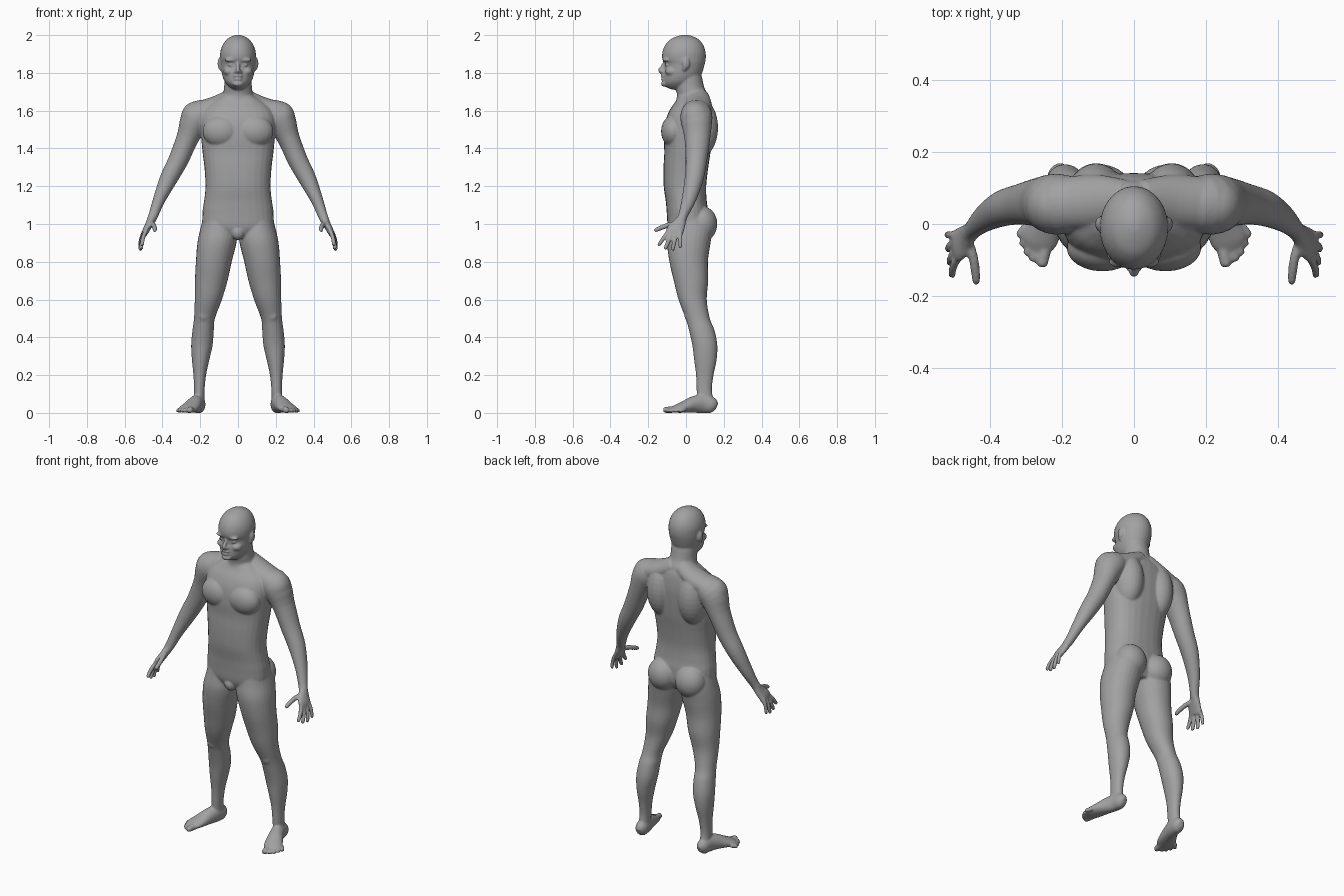
import bpy, bmesh, math
from mathutils import Vector, Matrix

SIDES = 28
bm = bmesh.new()


def smooth_rows(rows, steps=4):
    """Catmull-Rom interpolation between rows of numbers."""
    out = []
    n = len(rows)
    for i in range(n - 1):
        a, b, c, d = rows[max(i - 1, 0)], rows[i], rows[i + 1], rows[min(i + 2, n - 1)]
        for s in range(steps):
            t = s / steps
            out.append([0.5 * (2 * q + (r - p) * t + (2 * p - 5 * q + 4 * r - w) * t * t
                               + (3 * q - p - 3 * r + w) * t ** 3)
                        for p, q, r, w in zip(a, b, c, d)])
    out.append(list(rows[-1]))
    return out


def skin(rings):
    loops = [[bm.verts.new((p.x, p.y, max(p.z, 0.0))) for p in ring] for ring in rings]
    for a, b in zip(loops, loops[1:]):
        for i in range(SIDES):
            j = (i + 1) % SIDES
            bm.faces.new((a[i], a[j], b[j], b[i]))
    bm.faces.new(loops[0][::-1])
    bm.faces.new(loops[-1])


def ring(centre, u, v, power=2.0):
    pts = []
    for i in range(SIDES):
        a = 2 * math.pi * i / SIDES
        c, s = math.cos(a), math.sin(a)
        pts.append(centre + u * math.copysign(abs(c) ** (2 / power), c)
                   + v * math.copysign(abs(s) ** (2 / power), s))
    return pts


def stack(rows, power=2.0):
    """Level rings: z, x min, x max, y front, y back."""
    skin([ring(Vector(((x0 + x1) / 2, (y0 + y1) / 2, z)),
               Vector(((x1 - x0) / 2, 0, 0)), Vector((0, (y1 - y0) / 2, 0)), power)
          for z, x0, x1, y0, y1 in smooth_rows(rows)])


def centred(rows, power=2.0):
    """Level rings about the middle: z, y front, y back, half width."""
    stack([(z, -w, w, y0, y1) for z, y0, y1, w in rows], power)


def tube(rows, hint=(0, 1, 0)):
    """Rings square to a path: x, y, z, half width across, half width along hint."""
    rows = smooth_rows(rows)
    pts = [Vector(r[:3]) for r in rows]
    rings = []
    for i, r in enumerate(rows):
        t = (pts[min(i + 1, len(pts) - 1)] - pts[max(i - 1, 0)]).normalized()
        h = Vector(hint)
        v = (h - t * h.dot(t)).normalized()
        rings.append(ring(pts[i], t.cross(v) * r[3], v * r[4]))
    skin(rings)


def digit(a, b, r, bend=(0, 0, 0), hint=(0, 1, 0.3)):
    a, b, bend = Vector(a), Vector(b), Vector(bend)
    rows = []
    for t, k in ((0, 1), (0.4, 1), (0.8, 0.92), (0.95, 0.75), (1, 0.4)):
        p = a.lerp(b, t) + bend * (4 * t * (1 - t))
        rows.append((*p, r * k, r * k))
    tube(rows, hint)


def blob(centre, radii):
    m = Matrix.Translation(centre) @ Matrix.Diagonal((*radii, 1))
    bmesh.ops.create_uvsphere(bm, u_segments=24, v_segments=16, radius=1, matrix=m)


# ---- parts on one side ----
# leg
stack([(1.05, .01, .180, -.08, .11), (.98, .002, .198, -.09, .14), (.90, .008, .215, -.10, .13),
       (.80, .033, .223, -.088, .116), (.70, .055, .228, -.065, .118), (.60, .085, .229, -.04, .11),
       (.50, .122, .233, -.002, .126), (.44, .128, .241, .015, .15), (.36, .134, .248, .033, .166),
       (.28, .152, .244, .043, .162), (.20, .169, .236, .053, .146), (.12, .177, .233, .056, .137),
       (.05, .178, .236, .06, .15)], 2.1)
# kneecap and buttock
blob((.182, .025, .52), (.036, .034, .045))
blob((.092, .083, 1.0), (.09, .083, .095))
# foot
tube([(.203, .162, .032, .016, .02), (.206, .14, .04, .033, .042), (.212, .09, .048, .037, .05),
      (.228, .04, .044, .042, .044), (.249, -.01, .031, .05, .031), (.268, -.05, .021, .05, .021),
      (.278, -.072, .015, .03, .012)], (0, 0, 1))
# toes
for a, b, r in (((.243, -.045), (.258, -.12), .018), ((.266, -.05), (.284, -.105), .013),
                ((.28, -.04), (.301, -.088), .0125), ((.29, -.025), (.314, -.062), .012),
                ((.298, -.005), (.324, -.034), .012)):
    digit((*a, .02), (*b, r * .8), r, hint=(0, 0, 1))
# arm
tube([(.14, .055, 1.60, .06, .07), (.215, .055, 1.565, .083, .085), (.265, .06, 1.46, .060, .069),
      (.315, .055, 1.34, .053, .057), (.367, .043, 1.24, .047, .050), (.417, .015, 1.13, .033, .038),
      (.447, -.014, 1.05, .026, .026), (.460, -.027, 1.02, .024, .027)])
# shoulder cap and slope to the neck
blob((.225, .052, 1.56), (.078, .08, .088))
tube([(.02, .062, 1.675, .05, .06), (.1, .062, 1.63, .054, .075), (.2, .056, 1.59, .06, .075)])
# palm
tube([(.455, -.022, 1.03, .023, .025), (.472, -.04, .995, .02, .038), (.488, -.058, .965, .018, .047),
      (.497, -.066, .94, .012, .043)])
# fingers and thumb
for a, b, r in (((.490, -.095, .958), (.506, -.147, .885), .0115),
                ((.495, -.076, .95), (.511, -.112, .864), .0118),
                ((.499, -.053, .95), (.516, -.072, .857), .0115),
                ((.500, -.030, .958), (.519, -.030, .870), .0105)):
    digit(a, b, r, (.006, 0, 0), (1, 0, 0))
digit((.462, -.045, 1.005), (.440, -.168, .963), .0135, (-.006, 0, .006), (1, 0, 0))
# chest and upper back muscle
blob((.088, -.066, 1.49), (.1, .066, .085))
blob((.105, .07, 1.51), (.085, .1, .16))
# face halves: brow, eye, cheek, nostril, ear
blob((.034, -.105, 1.868), (.038, .018, .011))
blob((.036, -.098, 1.842), (.017, .014, .010))
blob((.048, -.075, 1.808), (.03, .036, .024))
blob((.013, -.122, 1.806), (.010, .012, .008))
blob((.098, .0, 1.85), (.010, .020, .030))
blob((.092, -.008, 1.828), (.010, .012, .018))

# ---- mirror to the other side ----
copy = bmesh.ops.duplicate(bm, geom=bm.verts[:] + bm.edges[:] + bm.faces[:])["geom"]
bmesh.ops.scale(bm, vec=(-1, 1, 1), verts=[g for g in copy if isinstance(g, bmesh.types.BMVert)])

# ---- parts on the middle line ----
# torso
centred([(.93, -.07, .09, .09), (.98, -.095, .115, .180), (1.06, -.102, .118, .188),
         (1.12, -.107, .110, .180), (1.20, -.118, .107, .172), (1.30, -.119, .118, .178),
         (1.38, -.115, .130, .188), (1.46, -.118, .138, .195), (1.54, -.110, .142, .200),
         (1.60, -.088, .138, .185), (1.645, -.058, .130, .14), (1.68, -.04, .115, .085)], 2.4)
# groin
blob((0, -.068, .955), (.036, .034, .04))
# neck
centred([(1.62, -.06, .13, .11), (1.68, -.048, .118, .083), (1.72, -.055, .098, .074),
         (1.78, -.05, .084, .072), (1.82, -.04, .07, .065)])
# head
centred([(1.712, -.075, .0, .02), (1.722, -.10, .02, .04), (1.745, -.120, .05, .064),
         (1.77, -.121, .07, .078), (1.80, -.119, .086, .086), (1.845, -.112, .099, .092),
         (1.875, -.126, .105, .095), (1.91, -.125, .104, .094), (1.945, -.112, .093, .083),
         (1.975, -.086, .070, .062), (1.992, -.052, .040, .036), (2.001, -.02, .010, .012)])
# nose
tube([(0, -.108, 1.862, .009, .009), (0, -.124, 1.832, .011, .010), (0, -.136, 1.813, .013, .012),
      (0, -.122, 1.798, .008, .008)], (1, 0, 0))
# lips and chin
blob((0, -.120, 1.784), (.026, .015, .007))
blob((0, -.119, 1.767), (.023, .015, .008))
blob((0, -.110, 1.742), (.03, .023, .016))

# ---- one fused, smoothed skin ----
bmesh.ops.recalc_face_normals(bm, faces=bm.faces[:])
mesh = bpy.data.meshes.new("body")
bm.to_mesh(mesh)
bm.free()
body = bpy.data.objects.new("body", mesh)
bpy.context.collection.objects.link(body)

grey = bpy.data.materials.new("plain grey")
grey.diffuse_color = (0.36, 0.36, 0.36, 1)
mesh.materials.append(grey)

fuse = body.modifiers.new("fuse", 'REMESH')
fuse.mode = 'VOXEL'
fuse.voxel_size = 0.0056
fuse.use_smooth_shade = True
relax = body.modifiers.new("relax", 'SMOOTH')
relax.factor = 0.5
relax.iterations = 5
